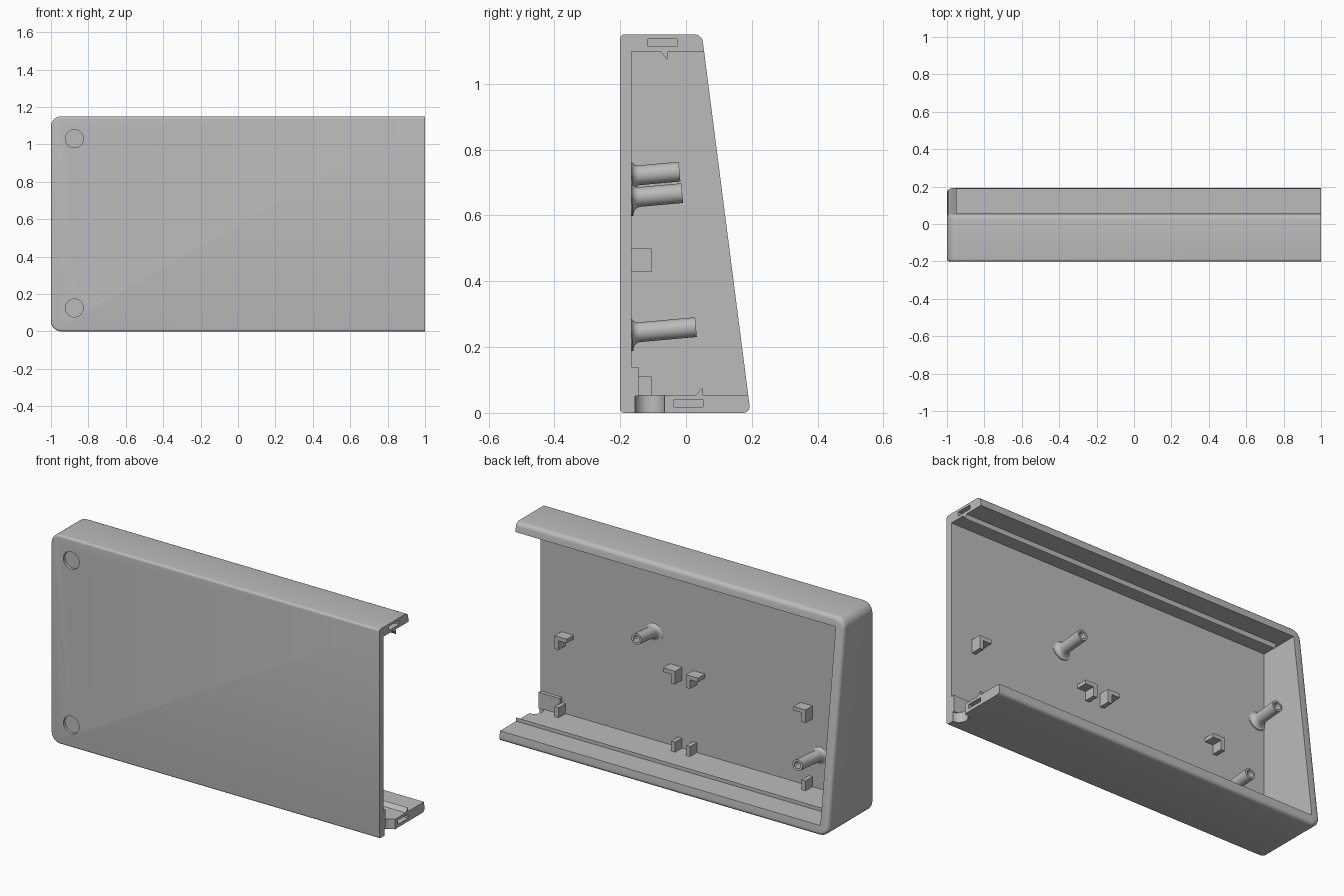
import bpy, bmesh, math
from mathutils import Matrix, Vector

cube = bpy.data.objects.get("Cube")
if cube:
    bpy.data.objects.remove(cube, do_unlink=True)

grey = bpy.data.materials.new("plain grey")
grey.use_nodes = True
COLOR = (0.5, 0.5, 0.5, 1)
grey.diffuse_color = COLOR
grey.node_tree.nodes["Principled BSDF"].inputs["Base Color"].default_value = COLOR


def finish(name, bm, smooth=False):
    bmesh.ops.recalc_face_normals(bm, faces=bm.faces[:])
    mesh = bpy.data.meshes.new(name)
    bm.to_mesh(mesh)
    bm.free()
    mesh.materials.append(grey)
    obj = bpy.data.objects.new(name, mesh)
    bpy.context.collection.objects.link(obj)
    if smooth:
        smooth_sharp(obj)
    return obj


def activate(obj):
    bpy.ops.object.select_all(action="DESELECT")
    obj.select_set(True)
    bpy.context.view_layer.objects.active = obj


def smooth_sharp(obj):
    activate(obj)
    bpy.ops.object.shade_smooth_by_angle(angle=math.radians(35))


def box(name, x, y, z):
    bm = bmesh.new()
    bmesh.ops.create_cube(bm, size=1)
    for v in bm.verts:
        v.co = [r[0] + (c + 0.5) * (r[1] - r[0]) for c, r in zip(v.co, (x, y, z))]
    return finish(name, bm)


def cylinder(name, radius, depth, center, axis):
    bm = bmesh.new()
    turn = Matrix.Rotation(math.pi / 2, 4, "X") if axis == "Y" else Matrix()
    bmesh.ops.create_cone(bm, cap_ends=True, segments=48, radius1=radius, radius2=radius,
                          depth=depth, matrix=Matrix.Translation(center) @ turn)
    return finish(name, bm)


def prism_x(name, points, x0, x1):
    bm = bmesh.new()
    face = bm.faces.new([bm.verts.new((x0, y, z)) for y, z in points])
    out = bmesh.ops.extrude_face_region(bm, geom=[face])
    for v in out["geom"]:
        if isinstance(v, bmesh.types.BMVert):
            v.co.x = x1
    return finish(name, bm)


def cut(obj, cutter):
    cutter.hide_render = True
    activate(obj)
    mod = obj.modifiers.new("cut", "BOOLEAN")
    mod.operation = "DIFFERENCE"
    mod.solver = "EXACT"
    mod.object = cutter
    bpy.ops.object.modifier_apply(modifier=mod.name)
    bpy.data.objects.remove(cutter, do_unlink=True)


HEIGHT, FRONT, PLATE = 1.15, -0.2, -0.165
FLOOR, CEILING = 0.055, 1.098


# Outer shell: rounded side corners, sloping back, softened front and back rims
def shell():
    bm = bmesh.new()
    r = 0.055
    pts = [(1.2, 0), (1.2, HEIGHT)]
    for cz, start in ((HEIGHT - r, 90), (r, 180)):
        for i in range(9):
            a = math.radians(start + i * 90 / 8)
            pts.append((-1 + r + r * math.cos(a), cz + r * math.sin(a)))
    face = bm.faces.new([bm.verts.new((x, FRONT, z)) for x, z in pts])
    out = bmesh.ops.extrude_face_region(bm, geom=[face])
    for v in out["geom"]:
        if isinstance(v, bmesh.types.BMVert):
            v.co.y = 0.196 - 0.1284 * v.co.z
    for at_back, width in ((False, 0.012), (True, 0.022)):
        bm.edges.ensure_lookup_table()
        rim = [e for e in bm.edges
               if all((v.co.y > 0) == at_back for v in e.verts)
               and (at_back or all(v.co.y < FRONT + 0.001 for v in e.verts))]
        bmesh.ops.bevel(bm, geom=rim, offset=width, segments=5, profile=0.5,
                        affect="EDGES", clamp_overlap=True)
    # Flat open end
    out = bmesh.ops.bisect_plane(bm, geom=bm.verts[:] + bm.edges[:] + bm.faces[:],
                                 plane_co=(1, 0, 0), plane_no=(1, 0, 0), clear_outer=True)
    edges = [e for e in out["geom_cut"] if isinstance(e, bmesh.types.BMEdge)]
    bmesh.ops.holes_fill(bm, edges=edges, sides=0)
    return finish("housing_shell", bm)


body = shell()
cut(body, box("cavity_cutter", (-0.95, 1.3), (PLATE, 0.5), (FLOOR, CEILING)))
# Alignment slots in the open ends of the top and bottom walls
cut(body, box("top_slot_cutter", (0.9, 1.1), (-0.115, -0.028), (1.114, 1.136)))
cut(body, box("bottom_slot_cutter", (0.9, 1.1), (-0.037, 0.051), (0.018, 0.04)))
# Cable notch in the bottom wall
cut(body, cylinder("notch_cutter", 0.045, 0.2, (1, -0.11, 0), "Z"))
# Shallow round recesses on the front
for z in (0.125, 1.03):
    cut(body, cylinder("recess_cutter", 0.048, 0.03, (-0.875, FRONT, z), "Y"))
smooth_sharp(body)

# Snap ridges along the top and bottom walls
prism_x("top_snap_ridge", [(-0.08, CEILING + 0.004), (-0.056, 1.072),
                           (-0.054, CEILING + 0.004)], -0.93, 1)
prism_x("bottom_snap_ridge", [(0.026, FLOOR - 0.004), (0.05, 0.076),
                              (0.05, FLOOR - 0.004)], -0.95, 1)


# Hollow screw post with a flared foot, tilted towards the sloping back
def screw_post(name, x, z, length):
    foot, r, hole = 0.025, 0.03, 0.019
    profile = [(r + foot, -0.012)]
    for i in range(9):
        a = math.radians(i * 90 / 8)
        profile.append((r + foot * (1 - math.sin(a)), foot * (1 - math.cos(a))))
    profile += [(r, length), (hole, length), (hole, 0.05), (0, 0.05)]
    bm = bmesh.new()
    verts = [bm.verts.new((p, 0, h)) for p, h in profile]
    edges = [bm.edges.new(pair) for pair in zip(verts, verts[1:])]
    bmesh.ops.spin(bm, geom=verts + edges, cent=(0, 0, 0), axis=(0, 0, 1),
                   angle=math.tau, steps=32)
    bmesh.ops.remove_doubles(bm, verts=bm.verts[:], dist=0.0001)
    tilt = Vector((0, 1, 0.09)).to_track_quat("Z", "X").to_matrix().to_4x4()
    bm.transform(Matrix.Translation((x, PLATE, z)) @ tilt)
    return finish(name, bm, smooth=True)


screw_post("upper_side_post", -0.91, 0.72, 0.146)
screw_post("upper_middle_post", 0.31, 0.654, 0.154)
screw_post("lower_side_post", -0.7, 0.243, 0.196)

# Corner clips and lower stops: outer edge and inward direction of each
DEPTH = (PLATE - 0.005, -0.105)
for i, (x, inward) in enumerate(((0.873, -1), (0.14, 1), (0.073, -1), (-0.655, 1))):
    arm = sorted((x, x + inward * 0.073))
    leg = sorted((x, x + inward * 0.024))
    prongs = [box("part", arm, DEPTH, (0.478, 0.5)), box("part", leg, DEPTH, (0.428, 0.478))]
    activate(prongs[0])
    prongs[1].select_set(True)
    bpy.ops.object.join()
    prongs[0].name = f"corner_clip_{i + 1}"
    box(f"lower_stop_{i + 1}", leg, DEPTH, (FLOOR - 0.004, 0.11))

# Thickened pad beside the cable notch
box("notch_pad", (0.87, 1), (PLATE - 0.005, -0.145), (FLOOR - 0.004, 0.14))
